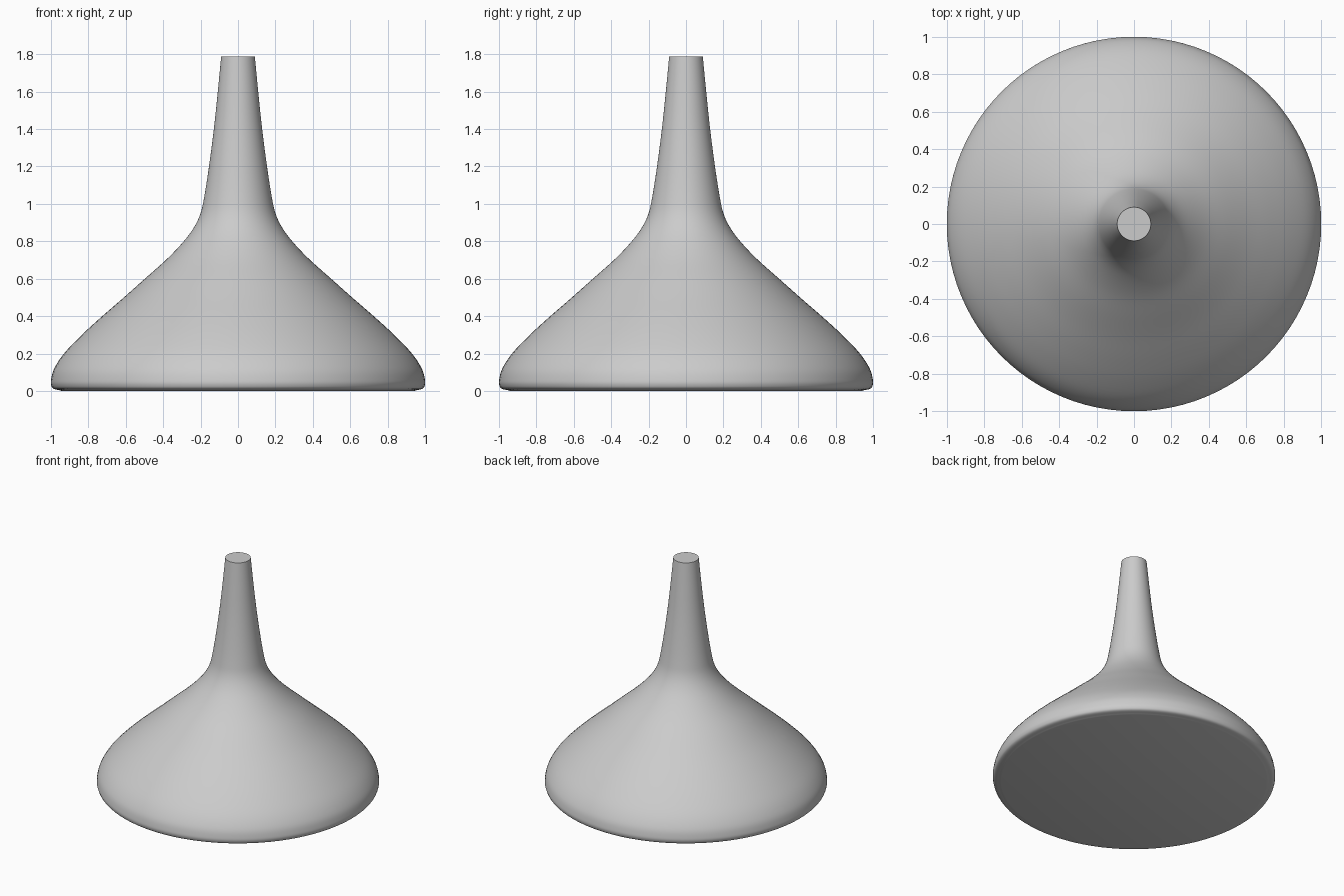
import bpy, bmesh, math
from mathutils import Vector

if "Cube" in bpy.data.objects:
    bpy.data.objects.remove(bpy.data.objects["Cube"])

SEGMENTS, STEPS = 96, 5

# Silhouette (radius, height) from the base rim up to the cut tip
PROFILE = [(0.95, 0.003), (0.985, 0.012), (0.998, 0.03), (0.999, 0.06), (0.982, 0.12),
           (0.93, 0.2), (0.84, 0.295), (0.73, 0.396), (0.61, 0.5), (0.5, 0.598),
           (0.38, 0.705), (0.29, 0.8), (0.235, 0.875), (0.2, 0.95), (0.18, 1.04),
           (0.155, 1.2), (0.129, 1.4), (0.108, 1.6), (0.09, 1.787)]


def smooth_path(points, steps):
    """Catmull-Rom curve through the points."""
    p = [Vector(q) for q in points]
    p = [2 * p[0] - p[1]] + p + [2 * p[-1] - p[-2]]
    out = []
    for a, b, c, d in zip(p, p[1:], p[2:], p[3:]):
        for i in range(steps):
            t = i / steps
            out.append(0.5 * (2 * b + (c - a) * t + (2 * a - 5 * b + 4 * c - d) * t ** 2
                              + (3 * b - a - 3 * c + d) * t ** 3))
    return out + [p[-2]]


# Lathe the silhouette into rings
path = [Vector((0.94, 0.0))] + smooth_path(PROFILE, STEPS)
bm = bmesh.new()
rings = []
for r, z in path:
    rings.append([bm.verts.new((r * math.cos(a), r * math.sin(a), z))
                  for a in (2 * math.pi * k / SEGMENTS for k in range(SEGMENTS))])
for low, high in zip(rings, rings[1:]):
    for k in range(SEGMENTS):
        n = (k + 1) % SEGMENTS
        bm.faces.new((low[k], low[n], high[n], high[k]))

# Flat base and flat tip
bm.faces.new(rings[0][::-1])
bm.faces.new(rings[-1])

mesh = bpy.data.meshes.new("flared_body")
bm.to_mesh(mesh)
bm.free()
body = bpy.data.objects.new("flared_body", mesh)
bpy.context.collection.objects.link(body)
bpy.context.view_layer.objects.active = body
body.select_set(True)
bpy.ops.object.shade_smooth_by_angle(angle=math.radians(40))
